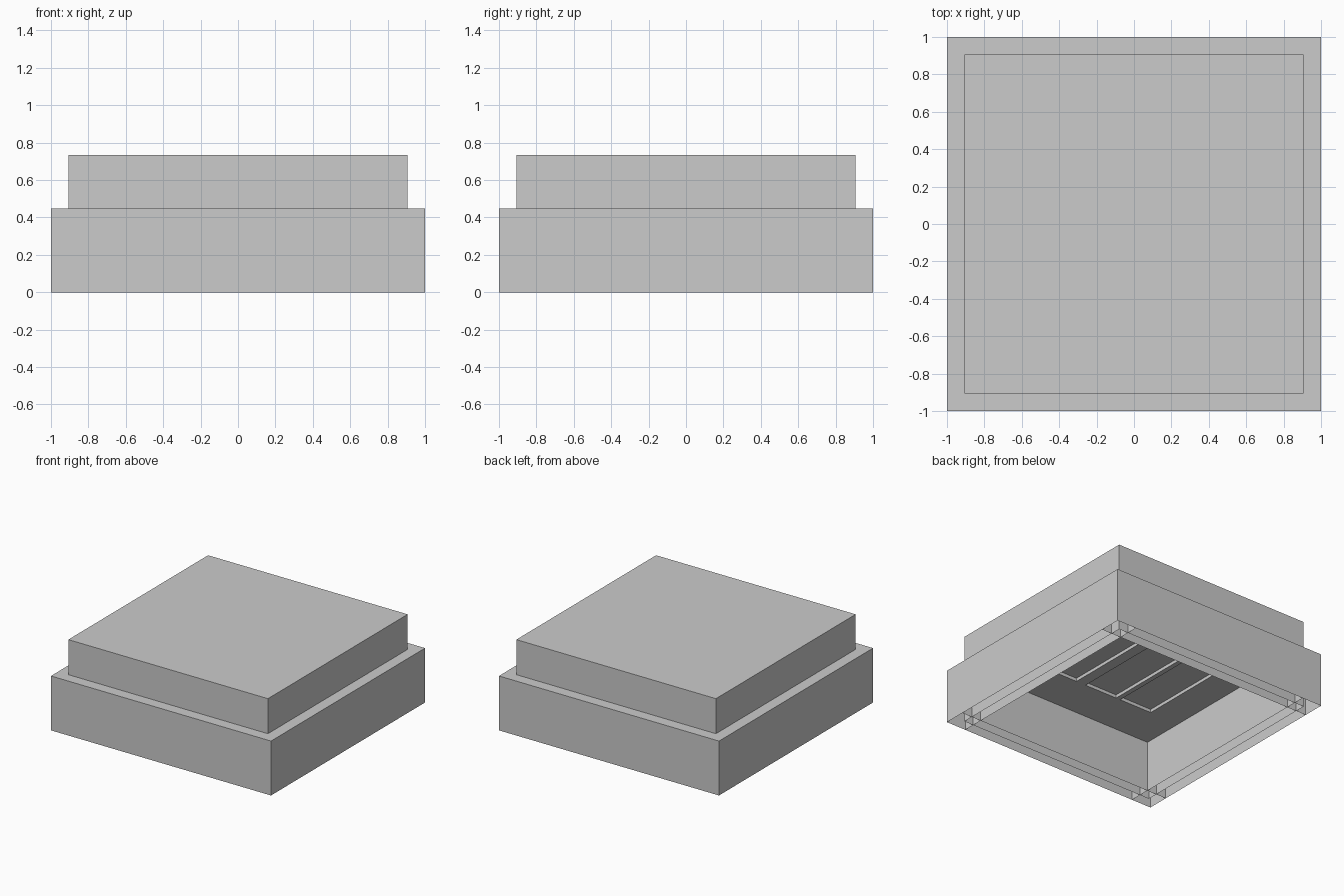
import bpy, bmesh

if "Cube" in bpy.data.objects:
    bpy.data.objects.remove(bpy.data.objects["Cube"])

OUTER, UPPER, INNER = 1.0, 0.907, 0.82
STEP, TOP, CEIL = 0.447, 0.735, 0.42


def make(name, quads):
    """Build one object from a list of four-corner faces."""
    bm = bmesh.new()
    for q in quads:
        bm.faces.new([bm.verts.new(p) for p in q])
    bmesh.ops.remove_doubles(bm, verts=bm.verts, dist=1e-5)
    mesh = bpy.data.meshes.new(name)
    bm.to_mesh(mesh)
    bm.free()
    ob = bpy.data.objects.new(name, mesh)
    bpy.context.collection.objects.link(ob)
    return ob


def flat(x0, x1, y0, y1, z, down=False):
    q = [(x0, y0, z), (x1, y0, z), (x1, y1, z), (x0, y1, z)]
    return q[::-1] if down else q


def sides(x0, x1, y0, y1, z0, z1, inward=False):
    c = [(x0, y0), (x1, y0), (x1, y1), (x0, y1)]
    out = []
    for i in range(4):
        a, b = c[i], c[(i + 1) % 4]
        q = [(*a, z0), (*b, z0), (*b, z1), (*a, z1)]
        out.append(q[::-1] if inward else q)
    return out


def square(r):
    return (-r, r, -r, r)


# Wide lower skirt with its narrow ledge, open underneath
skirt = sides(*square(OUTER), 0, STEP)
skirt += [flat(-OUTER, OUTER, UPPER, OUTER, STEP),
          flat(-OUTER, OUTER, -OUTER, -UPPER, STEP),
          flat(-OUTER, -UPPER, -UPPER, UPPER, STEP),
          flat(UPPER, OUTER, -UPPER, UPPER, STEP)]
make("lower_skirt", skirt)

# Narrower upper block, whose walls run down inside the skirt
make("upper_block", sides(*square(UPPER), 0, TOP) + [flat(*square(UPPER), TOP)])

# Lining of the cavity underneath
make("cavity_lining", sides(*square(INNER), 0, CEIL, True))

# Crossing partitions in the four corners of the rim
parts = []
for s in (-1, 1):
    for t in (-1, 1):
        a, b, c = s * INNER, t * INNER, t * OUTER
        parts.append([(a, b, 0), (a, c, 0), (a, c, STEP), (a, b, STEP)])
        parts.append([(b, a, 0), (c, a, 0), (c, a, STEP), (b, a, STEP)])
make("corner_partitions", parts)

# Cavity ceiling with three long shallow recesses
xs = [-INNER, -0.55, -0.25, -0.21, 0.09, 0.18, 0.48, INNER]
ye = 0.46
ceiling = [flat(-INNER, INNER, -INNER, -ye, CEIL, True),
           flat(-INNER, INNER, ye, INNER, CEIL, True)]
for i in range(7):
    x0, x1 = xs[i], xs[i + 1]
    if i % 2 == 0:
        ceiling.append(flat(x0, x1, -ye, ye, CEIL, True))
    else:
        ceiling += sides(x0, x1, -ye, ye, CEIL, STEP, True)
        ceiling.append(flat(x0, x1, -ye, ye, STEP, True))
make("cavity_ceiling", ceiling)
